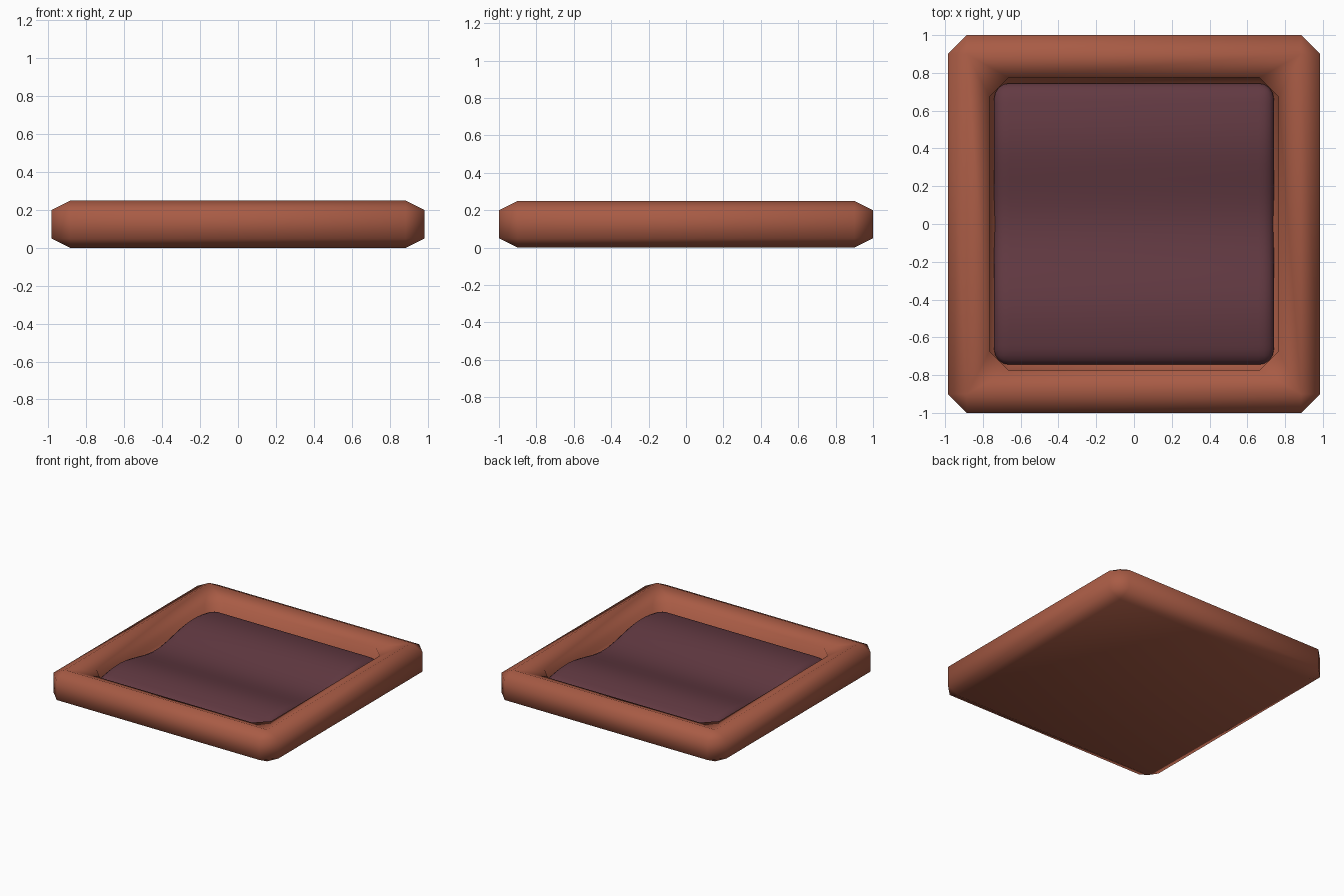
import bpy, bmesh, math
from mathutils import Vector

if "Cube" in bpy.data.objects:
    bpy.data.objects.remove(bpy.data.objects["Cube"])


def material(name, rgb):
    m = bpy.data.materials.new(name)
    m.diffuse_color = (*rgb, 1)
    m.use_nodes = True
    m.node_tree.nodes["Principled BSDF"].inputs["Base Color"].default_value = m.diffuse_color
    return m


def finish(bm, name, mat, angle):
    bmesh.ops.recalc_face_normals(bm, faces=bm.faces)
    me = bpy.data.meshes.new(name)
    bm.to_mesh(me)
    bm.free()
    ob = bpy.data.objects.new(name, me)
    bpy.context.collection.objects.link(ob)
    me.materials.append(mat)
    bpy.ops.object.select_all(action='DESELECT')
    ob.select_set(True)
    bpy.context.view_layer.objects.active = ob
    bpy.ops.object.shade_smooth_by_angle(angle=math.radians(angle))
    return ob


def ring(bm, hx, hy, cut, z):
    """Rectangle with cut corners, as eight vertices."""
    pts = [(hx, -hy + cut), (hx, hy - cut), (hx - cut, hy), (-hx + cut, hy),
           (-hx, hy - cut), (-hx, -hy + cut), (-hx + cut, -hy), (hx - cut, -hy)]
    return [bm.verts.new((x, y, z)) for x, y in pts]


clay = material("terracotta", (0.393, 0.105, 0.059))
plum = material("dark plum", (0.124, 0.042, 0.055))

# Tray: bevelled outside, rounded rim, sunken floor with bevelled edge
bm = bmesh.new()
loops = [ring(bm, *p) for p in (
    (0.885, 0.90, 0.0, 0.0), (0.985, 1.00, 0.1, 0.05), (0.985, 1.00, 0.1, 0.20),
    (0.885, 0.90, 0.0, 0.25), (0.765, 0.775, 0.1, 0.20), (0.765, 0.775, 0.1, 0.10),
    (0.665, 0.675, 0.0, 0.05))]
for a, b in zip(loops, loops[1:]):
    for i in range(8):
        j = (i + 1) % 8
        bm.faces.new((a[i], a[j], b[j], b[i]))
bm.faces.new(loops[0])
bm.faces.new(loops[-1])
bmesh.ops.remove_doubles(bm, verts=bm.verts, dist=0.001)
finish(bm, "tray", clay, 180)

# Cushion: rounded slab bent into two soft humps, its dips sunk in the tray floor
bm = bmesh.new()
bmesh.ops.create_cube(bm, size=1)
for v in bm.verts:
    v.co = Vector((v.co.x * 1.48, v.co.y * 1.49, v.co.z * 0.2 + 0.1))
bmesh.ops.bevel(bm, geom=bm.edges[:], offset=0.08, segments=4, profile=0.5,
                affect='EDGES')
for i in range(-16, 17):
    bmesh.ops.bisect_plane(bm, geom=bm.verts[:] + bm.edges[:] + bm.faces[:],
                           plane_co=(0, i * 0.04, 0), plane_no=(0, 1, 0))
for v in bm.verts:
    wave = math.cos(math.pi * v.co.y / 0.47)
    v.co.z = 0.003 + v.co.z / 0.2 * 0.122 + 0.033 * (1 - wave)
finish(bm, "cushion", plum, 60)
